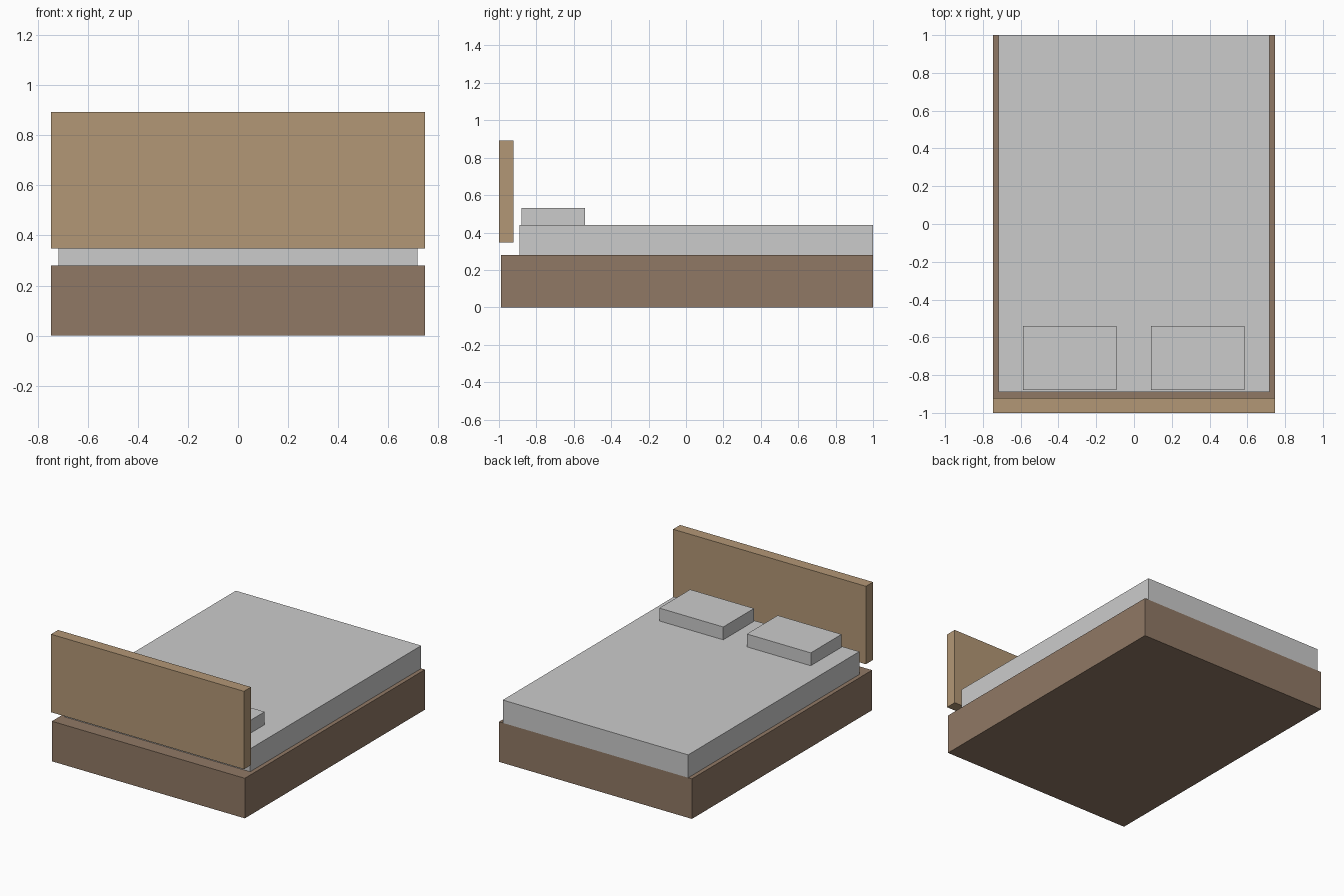
import bpy

if "Cube" in bpy.data.objects:
    bpy.data.objects.remove(bpy.data.objects["Cube"])


def material(name, color):
    m = bpy.data.materials.new(name)
    m.diffuse_color = color
    m.use_nodes = True
    m.node_tree.nodes["Principled BSDF"].inputs["Base Color"].default_value = m.diffuse_color
    return m


def box(name, lo, hi, mat=None):
    """Axis-aligned box between two opposite corners."""
    center = [(a + b) / 2 for a, b in zip(lo, hi)]
    bpy.ops.mesh.primitive_cube_add(size=1, location=center)
    ob = bpy.context.object
    ob.name = name
    ob.scale = [b - a for a, b in zip(lo, hi)]
    bpy.ops.object.transform_apply(location=False, rotation=False, scale=True)
    if mat:
        ob.data.materials.append(mat)
    return ob


dark_wood = material("dark_wood", (0.28, 0.19, 0.13, 1))
light_wood = material("light_wood", (0.45, 0.31, 0.18, 1))

# Solid base and the floating headboard at the front
box("bed_base", (-0.746, -0.99, 0), (0.746, 1.0, 0.28), dark_wood)
box("headboard", (-0.746, -1.0, 0.347), (0.746, -0.922, 0.892), light_wood)

# Mattress, flush with the foot end
box("mattress", (-0.717, -0.89, 0.28), (0.717, 1.0, 0.44))

# Pair of pillows
for side, x0, x1 in (("left", -0.587, -0.093), ("right", 0.09, 0.584)):
    box(side + "_pillow", (x0, -0.88, 0.44), (x1, -0.54, 0.53))
